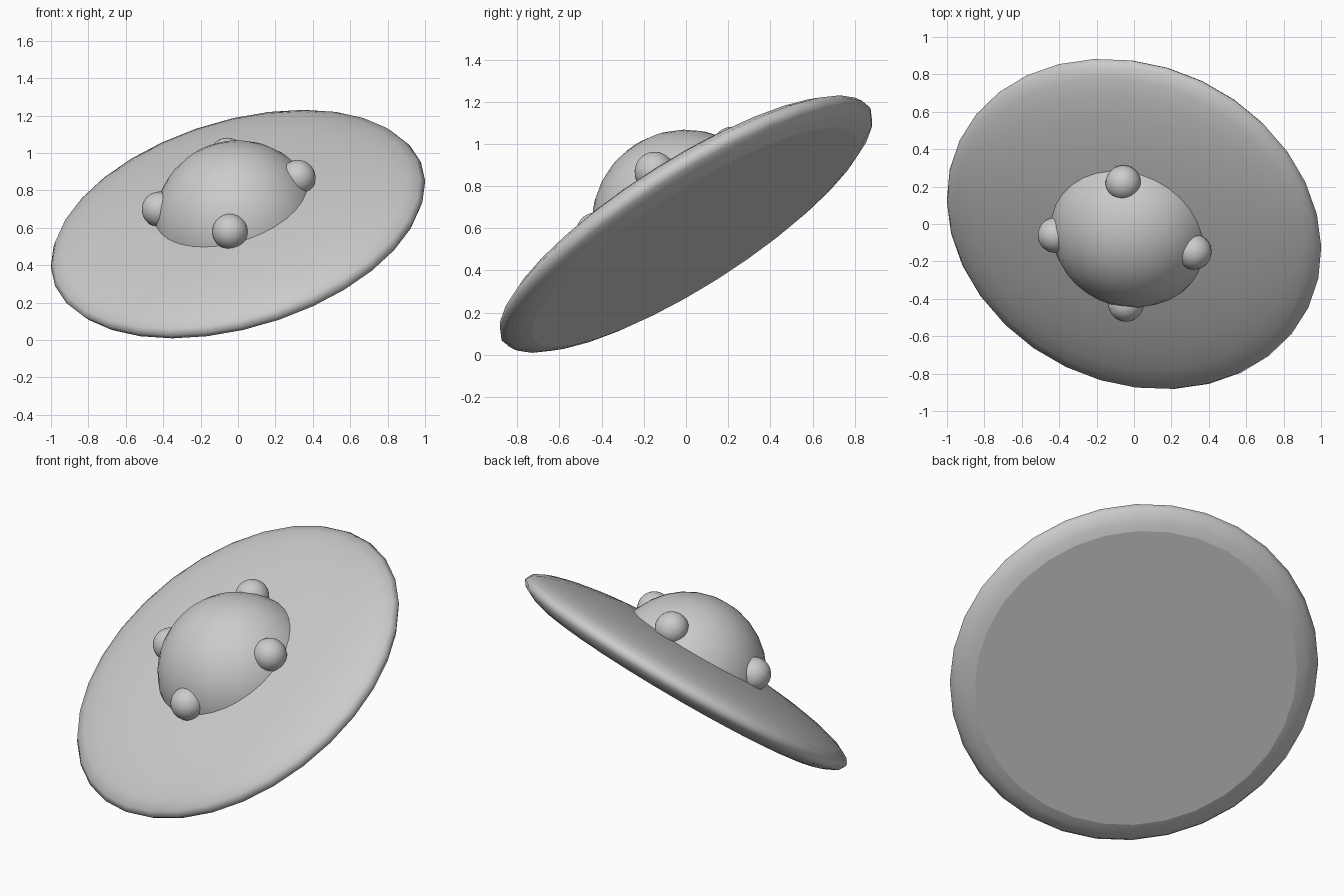
import bpy, bmesh, math
from mathutils import Vector, Matrix

cube = bpy.data.objects.get("Cube")
if cube:
    bpy.data.objects.remove(cube, do_unlink=True)

# Single neutral material
grey = bpy.data.materials.new("plain_grey")
grey.use_nodes = True
colour = (0.6, 0.6, 0.6, 1)
grey.diffuse_color = colour
grey.node_tree.nodes["Principled BSDF"].inputs["Base Color"].default_value = colour

# Tilted frame of the whole saucer: axis points out of the dome
axis = Vector((-0.25, -0.52, 0.817)).normalized()
side = Vector((0.968, -0.11, 0.21))
side = (side - axis * side.dot(axis)).normalized()
back = axis.cross(side)
tilt = Matrix((side, back, axis)).transposed().to_4x4()
frame = Matrix.Translation((0, 0, 0.62)) @ tilt


def ball(name, radius, centre=(0, 0, 0), height=None, cut=None, segments=32, rings=16):
    """Smooth ball in the tilted frame, optionally squashed and cut flat below."""
    bm = bmesh.new()
    bmesh.ops.create_uvsphere(bm, u_segments=segments, v_segments=rings, radius=1)
    bmesh.ops.scale(bm, vec=(radius, radius, height or radius), verts=bm.verts)
    for face in bm.faces:
        face.smooth = True
    if cut is not None:
        geom = bm.verts[:] + bm.edges[:] + bm.faces[:]
        bmesh.ops.bisect_plane(bm, geom=geom, plane_co=(0, 0, cut),
                               plane_no=(0, 0, 1), clear_inner=True)
        rim = [e for e in bm.edges if e.is_boundary]
        for edge in rim:
            edge.smooth = False
        filled = bmesh.ops.contextual_create(bm, geom=rim)
        for face in filled["faces"]:
            face.smooth = False
        bmesh.ops.recalc_face_normals(bm, faces=bm.faces)
    mesh = bpy.data.meshes.new(name)
    bm.to_mesh(mesh)
    bm.free()
    mesh.materials.append(grey)
    obj = bpy.data.objects.new(name, mesh)
    bpy.context.collection.objects.link(obj)
    obj.matrix_world = frame @ Matrix.Translation(centre)
    return obj


# Flattened hull with a flat underside
ball("saucer_hull", 1.034, height=0.162, cut=-0.077)

# Cabin dome, closed just under the hull's top
ball("cabin_dome", 0.448, cut=0)

# Four round lamps around the dome
for i, name in enumerate(("left", "back", "right", "front")):
    angle = i * math.pi / 2
    ball("lamp_" + name, 0.095, (0.382 * math.cos(angle), 0.382 * math.sin(angle), 0.2))
